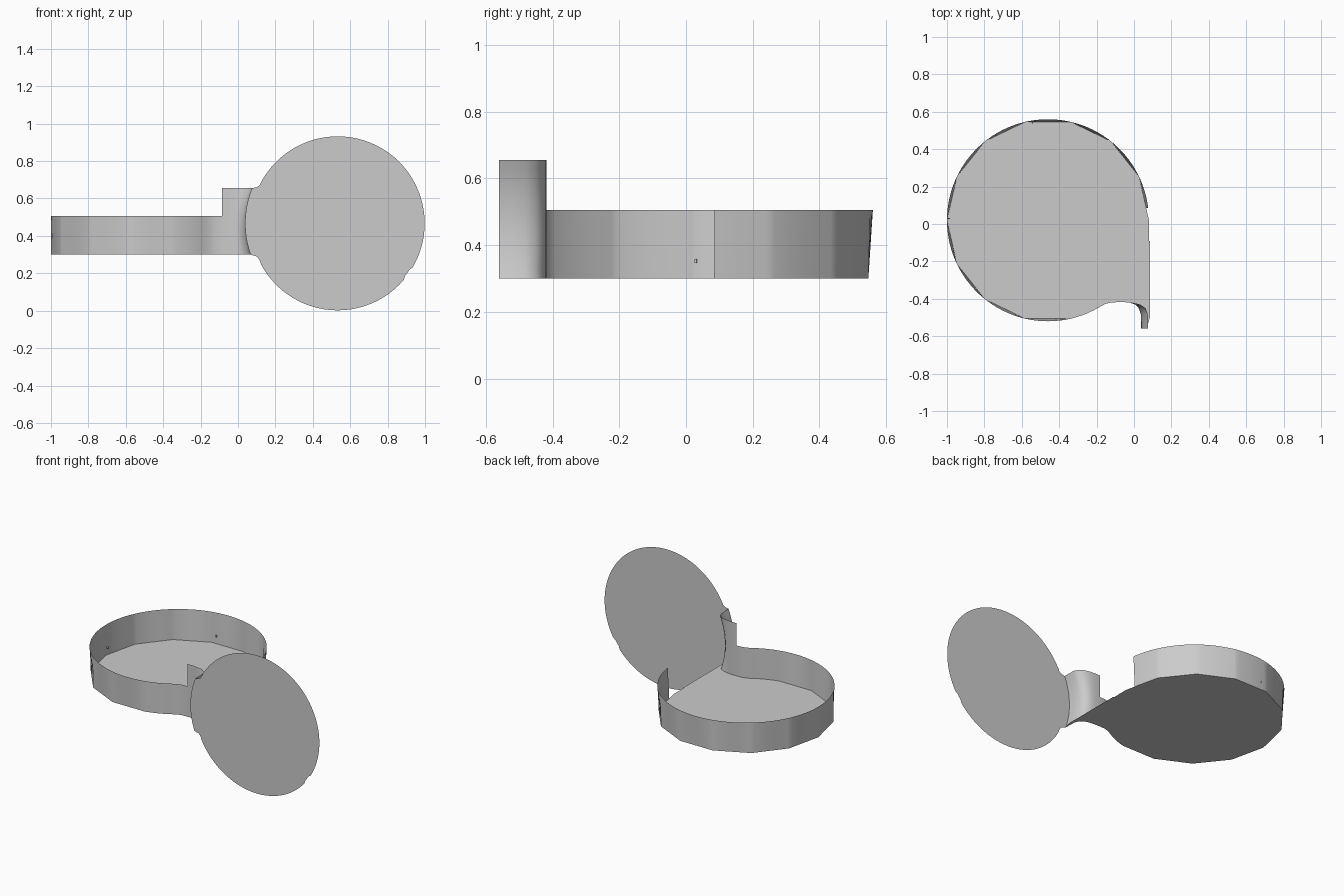
import bpy
import bmesh
from math import cos, sin, pi, radians, sqrt

old = bpy.data.objects.get("Cube")
if old:
    bpy.data.objects.remove(old)

GREY = (0.6, 0.6, 0.6, 1.0)
mat = bpy.data.materials.new("light_grey")
mat.use_nodes = True
mat.diffuse_color = GREY
mat.node_tree.nodes["Principled BSDF"].inputs["Base Color"].default_value = GREY

# Main dimensions
CX, CY, R = -0.46, 0.02, 0.54            # tray circle
BASE, RIM, TAB_TOP = 0.30, 0.505, 0.655  # heights
LX, LZ, LR, LY = 0.533, 0.467, 0.465, -0.56   # lid circle and plane
SIDES = 14


def finish(name, bm, smooth=None):
    mesh = bpy.data.meshes.new(name)
    bm.to_mesh(mesh)
    bm.free()
    mesh.materials.append(mat)
    ob = bpy.data.objects.new(name, mesh)
    bpy.context.collection.objects.link(ob)
    if smooth:
        bpy.ops.object.select_all(action="DESELECT")
        ob.select_set(True)
        bpy.context.view_layer.objects.active = ob
        bpy.ops.object.shade_smooth_by_angle(angle=radians(smooth))
    return ob


def sheet(name, columns, smooth):
    """Skin a grid of point columns into an open sheet."""
    bm = bmesh.new()
    grid = [[bm.verts.new(p) for p in col] for col in columns]
    for a, b in zip(grid, grid[1:]):
        for i in range(len(a) - 1):
            bm.faces.new((a[i], b[i], b[i + 1], a[i + 1]))
    return finish(name, bm, smooth)


def plate(name, outline):
    """One flat face from an outline."""
    bm = bmesh.new()
    bm.faces.new([bm.verts.new(p) for p in outline])
    return finish(name, bm)


def on_circle(a, r):
    return CX + r * cos(a), CY + r * sin(a)


def polygon_radius(a):
    """Radius of the faceted base; round again where it meets the hinge."""
    half = pi / SIDES
    if a > 22 * half:
        return R
    return R * cos(half) / cos(a % (2 * half) - half)


def hinge_x(z):
    """Bowed edge where the hinge meets the lid."""
    return LX - sqrt((LR + 0.03) ** 2 - (z - LZ) ** 2)


# Tray wall: round rim ruled down to a faceted base
start, end = radians(7), radians(300)
corners = [2 * pi * k / SIDES for k in range(1, 12)]
angles = sorted([start + (end - start) * k / 88 for k in range(89)] + corners)
wall = [((*on_circle(a, polygon_radius(a)), BASE), (*on_circle(a, R), RIM))
        for a in angles]
for x, y in ((-0.155, -0.428), (-0.12, -0.419), (-0.085, -0.418)):
    wall.append(((x, y, BASE), (x, y, RIM)))
sheet("tray_wall", wall, 30)

# Hinge strip: taller tab curling forward to the lid
path = [(-0.085, -0.418, 0), (-0.05, -0.418, 0.1), (-0.02, -0.421, 0.3),
        (0.005, -0.43, 0.7), (0.025, -0.45, 1), (0.036, -0.48, 1),
        (0.038, -0.52, 1), (0.038, LY, 1)]
heights = [BASE + (TAB_TOP - BASE) * k / 12 for k in range(13)]
strip = [[(x + (hinge_x(z) - 0.038) * w, y, z) for z in heights]
         for x, y, w in path]
sheet("hinge_strip", strip, 50)

# Tray floor: follows the wall and hinge, straight across the opening
floor = [col[0] for col in wall] + [col[0] for col in strip[1:]]
floor += [(0.085, -0.5, BASE), (0.085, -0.09, BASE), (0.079, -0.09, BASE),
          (CX + R, CY, BASE)]
plate("tray_floor", floor)

# Lid: upright disc with a nicked edge and a filleted neck to the hinge
neck = sqrt(LR ** 2 - 0.22 ** 2)
lid = [(hinge_x(z), LY, z) for z in heights]
lid += [(0.1, LY, 0.66), (0.115, LY, 0.67)]
first = pi - radians(28.2)
sweep = 2 * first
for k in range(121):
    a = first - sweep * k / 120
    r = LR - (0.008 if radians(-38) < a < radians(-32) else 0)
    lid.append((LX + r * cos(a), LY, LZ + r * sin(a)))
lid += [(0.115, LY, 0.272), (0.1, LY, 0.29)]
plate("lid_disc", lid[::-1])

# Tiny pins set in the wall
for name, deg in (("back_pin", 99), ("side_pin", 179)):
    a = radians(deg)
    bm = bmesh.new()
    bmesh.ops.create_cube(bm, size=1)
    ob = finish(name, bm)
    ob.scale = (0.012, 0.006, 0.012)
    ob.rotation_euler.z = a
    ob.location = (*on_circle(a, R - 0.01), 0.352)
